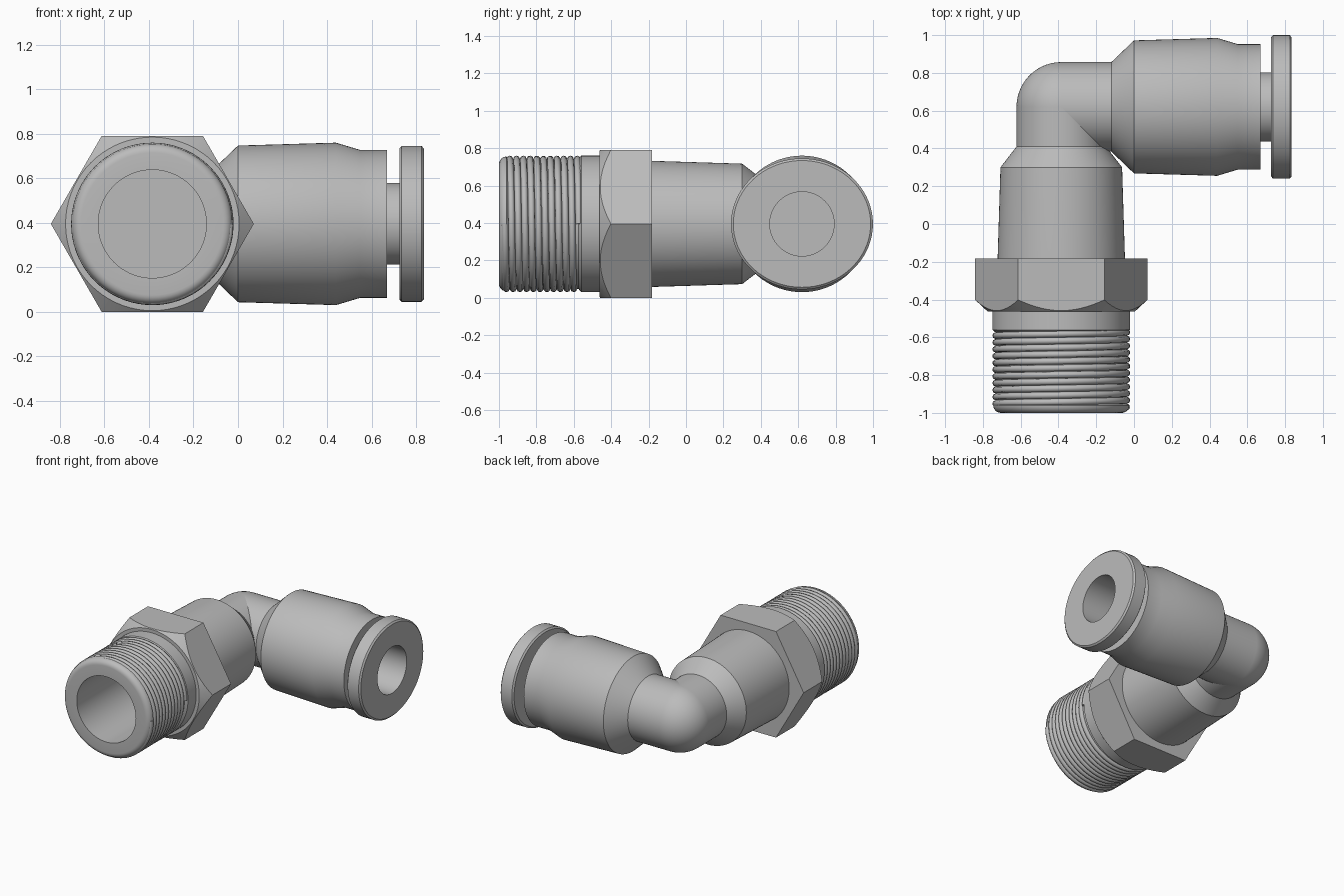
import bpy, bmesh, math
from mathutils import Vector

cube = bpy.data.objects.get("Cube")
if cube:
    bpy.data.objects.remove(cube, do_unlink=True)

SEG = 72
CX, CY, CZ = -0.385, 0.62, 0.395      # stem axis x, socket axis y, shared height
BEND_R = 0.237

metal = bpy.data.materials.new("plain grey")
metal.use_nodes = True
GREY = (0.5, 0.5, 0.5, 1)
metal.diffuse_color = GREY
metal.node_tree.nodes["Principled BSDF"].inputs["Base Color"].default_value = GREY


def along_y(t, r, a):
    return Vector((CX + r * math.sin(a), t, CZ + r * math.cos(a)))


def along_x(t, r, a):
    return Vector((t, CY + r * math.cos(a), CZ + r * math.sin(a)))


def select(ob):
    bpy.ops.object.select_all(action='DESELECT')
    ob.select_set(True)
    bpy.context.view_layer.objects.active = ob


def finish(name, bm, angle=25):
    bmesh.ops.remove_doubles(bm, verts=bm.verts, dist=1e-5)
    bmesh.ops.recalc_face_normals(bm, faces=bm.faces)
    mesh = bpy.data.meshes.new(name)
    bm.to_mesh(mesh)
    bm.free()
    ob = bpy.data.objects.new(name, mesh)
    bpy.context.collection.objects.link(ob)
    mesh.materials.append(metal)
    select(ob)
    bpy.ops.object.shade_smooth_by_angle(angle=math.radians(angle))
    return ob


def lathe(name, profile, place, closed=False, seg=SEG, shape=None):
    """Turn (distance, radius) points round an axis."""
    bm = bmesh.new()
    rings = []
    for t, r in profile:
        ring = []
        for i in range(seg):
            p = place(t, r, math.tau * i / seg)
            ring.append(bm.verts.new(shape(p, r) if shape else p))
        rings.append(ring)
    pairs = list(zip(rings, rings[1:]))
    if closed:
        pairs.append((rings[-1], rings[0]))
    for a, b in pairs:
        for i in range(seg):
            j = (i + 1) % seg
            bm.faces.new((a[i], a[j], b[j], b[i]))
    # collapse the rings that sit on the axis
    return finish(name, bm)


# Threaded shank and tapered stem, with a blind bore in front
lip = [(-0.96 - 0.04 * math.cos(a), 0.32 + 0.04 * math.sin(a))
       for a in (math.pi / 2 * k / 6 for k in range(7))]
lathe("stem", [(-0.1, 0), (-0.1, 0.243), (-1, 0.243)] + lip +
      [(-0.95, 0.347), (-0.575, 0.347), (-0.56, 0.365), (-0.46, 0.365),
       (-0.46, 0.337), (-0.18, 0.337), (0.3, 0.322), (0.41, BEND_R),
       (CY, BEND_R), (CY, 0)], along_y)

# Rounded helical thread ridge
TURNS, STEPS = 11, 48
curve = bpy.data.curves.new("thread", 'CURVE')
curve.dimensions = '3D'
curve.bevel_depth = 0.018
curve.bevel_resolution = 2
curve.use_fill_caps = True
spline = curve.splines.new('POLY')
count = TURNS * STEPS + 1
spline.points.add(count - 1)
for i, point in enumerate(spline.points):
    f = i / (count - 1)
    pos = along_y(-0.969 + 0.396 * f, 0.347, math.pi / 2 + math.tau * TURNS * f)
    point.co = (*pos, 1)
thread = bpy.data.objects.new("thread", curve)
bpy.context.collection.objects.link(thread)
curve.materials.append(metal)
select(thread)
bpy.ops.object.convert(target='MESH')

# Hexagonal nut, its front corners trimmed by a cone
nut = lathe("hex_nut", [(-0.463, 0), (-0.463, 0.456), (-0.183, 0.456), (-0.183, 0)],
            lambda t, r, a: along_y(t, r, a + math.pi / 6), seg=6)
trim = lathe("nut_trim", [(-0.463, 0.3), (-0.463, 0.39), (-0.4, 0.458),
                          (-0.3, 0.6), (0, 0.6), (0, 0.3)], along_y, closed=True)
trim.hide_render = True
cut = nut.modifiers.new("chamfer", 'BOOLEAN')
cut.operation = 'INTERSECT'
cut.solver = 'EXACT'
cut.object = trim
select(nut)
bpy.ops.object.modifier_apply(modifier=cut.name)
bpy.data.objects.remove(trim, do_unlink=True)
bpy.ops.object.shade_smooth_by_angle(angle=math.radians(20))

# Ball that rounds the outside of the elbow
bm = bmesh.new()
bmesh.ops.create_uvsphere(bm, u_segments=SEG, v_segments=36, radius=BEND_R)
bmesh.ops.translate(bm, verts=bm.verts, vec=(CX, CY, CZ))
finish("elbow", bm)

# Tube socket with a blind bore
lathe("socket", [(CX, 0), (CX, BEND_R), (-0.12, BEND_R), (0, 0.352), (0.44, 0.365),
                 (0.55, 0.332), (0.67, 0.332), (0.67, 0.178), (0.2, 0.178),
                 (0.2, 0)], along_x)


# Release collar: round sleeve with a slightly oval flange
def oval(p, r):
    if r > 0.25:
        p.y = CY + (p.y - CY) * 1.04
        p.z = CZ + (p.z - CZ) * 0.96
    return p


lathe("release_collar", [(0.22, 0.172), (0.835, 0.172), (0.835, 0.353), (0.825, 0.365),
                         (0.735, 0.365), (0.725, 0.353), (0.725, 0.183),
                         (0.22, 0.183)], along_x, closed=True, shape=oval)
